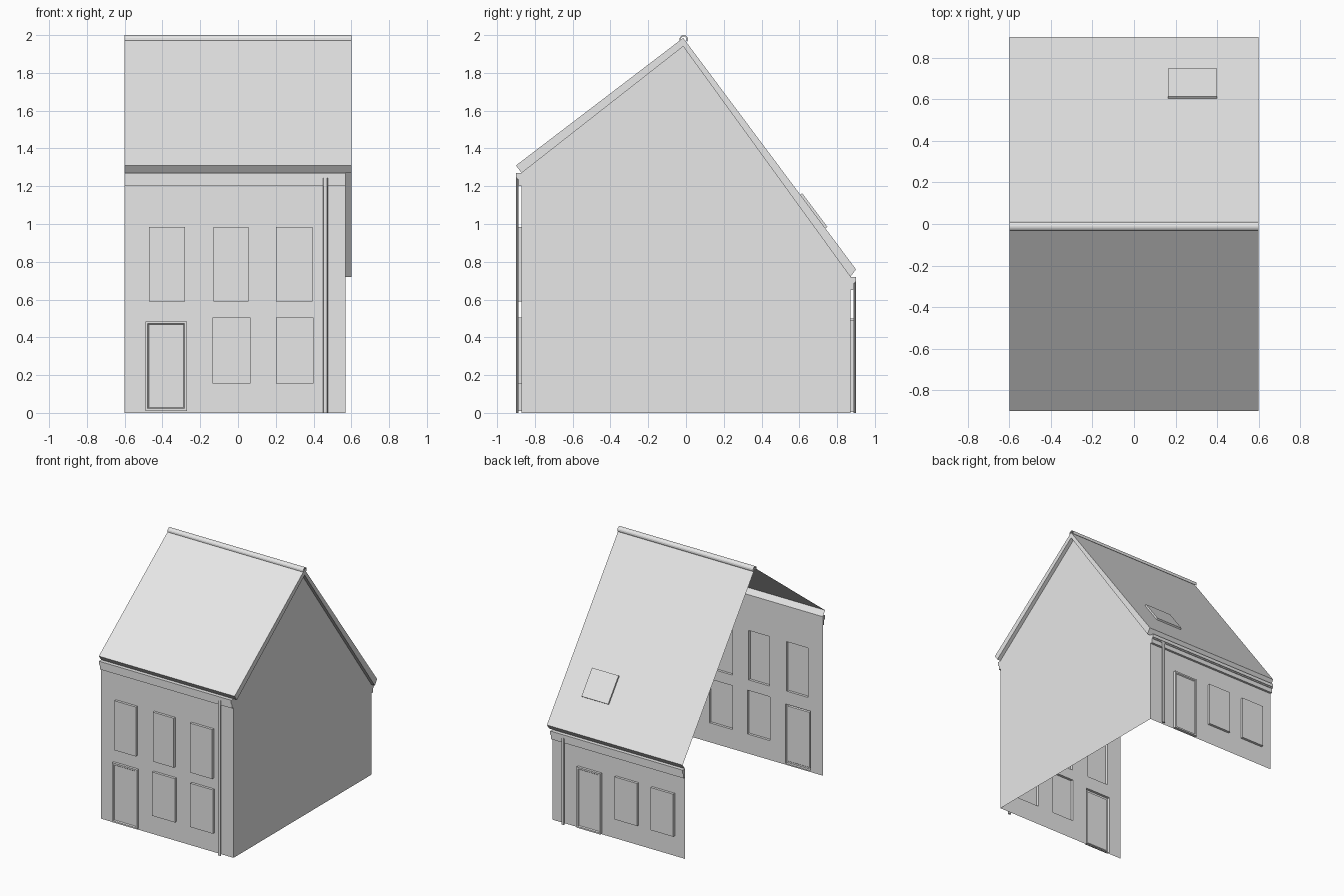
import bpy, bmesh, math

cube = bpy.data.objects.get("Cube")
if cube:
    bpy.data.objects.remove(cube, do_unlink=True)

grey = bpy.data.materials.new("plain_grey")
grey.use_nodes = True
grey.diffuse_color = (0.8, 0.8, 0.8, 1)
grey.node_tree.nodes["Principled BSDF"].inputs["Base Color"].default_value = (0.8, 0.8, 0.8, 1)

LEFT, RIGHT, VERGE = -0.6, 0.57, 0.6
WALL = 0.87


def finish(name, bm):
    bmesh.ops.remove_doubles(bm, verts=bm.verts, dist=1e-5)
    bmesh.ops.recalc_face_normals(bm, faces=bm.faces)
    mesh = bpy.data.meshes.new(name)
    bm.to_mesh(mesh)
    bm.free()
    mesh.materials.append(grey)
    obj = bpy.data.objects.new(name, mesh)
    bpy.context.collection.objects.link(obj)
    return obj


def face(bm, points):
    return bm.faces.new([bm.verts.new(p) for p in points])


def strip(bm, profile, x0, x1):
    """Sweep an open (y, z) profile along x."""
    for a, b in zip(profile, profile[1:]):
        face(bm, [(x0, *a), (x1, *a), (x1, *b), (x0, *b)])


def prism(name, profile, x0, x1):
    """Closed (y, z) profile with end caps."""
    bm = bmesh.new()
    strip(bm, profile + profile[:1], x0, x1)
    for x in (x0, x1):
        face(bm, [(x, *p) for p in profile])
    return finish(name, bm)


def rect_points(r, y):
    x0, x1, z0, z1 = r
    return [(x0, y, z0), (x1, y, z0), (x1, y, z1), (x0, y, z1)]


def bridge(bm, a, b):
    for i in range(4):
        j = (i + 1) % 4
        face(bm, [a[i], a[j], b[j], b[i]])


def shrink(r, d):
    return (r[0] + d, r[1] - d, r[2] + d, r[3] - d)


def wall_sheet(name, side, height, openings):
    """Thin wall with rectangular openings."""
    y = side * WALL
    xs = sorted({LEFT, RIGHT, *[v for r in openings for v in r[:2]]})
    zs = sorted({0, height, *[v for r in openings for v in r[2:]]})
    bm = bmesh.new()
    for x0, x1 in zip(xs, xs[1:]):
        for z0, z1 in zip(zs, zs[1:]):
            cx, cz = (x0 + x1) / 2, (z0 + z1) / 2
            if not any(r[0] < cx < r[1] and r[2] < cz < r[3] for r in openings):
                face(bm, rect_points((x0, x1, z0, z1), y))
    return finish(name, bm)


def window(name, side, r, depth=0.02):
    """Shallow tray standing out from the wall, hollow behind."""
    bm = bmesh.new()
    front = rect_points(r, side * (WALL + depth))
    bridge(bm, rect_points(r, side * WALL), front)
    face(bm, front)
    return finish(name, bm)


def door(name, side, r):
    """Raised frame with a stepped, slightly sunken panel."""
    bm = bmesh.new()
    y0, y1, y2 = (side * (WALL + d) for d in (0, 0.02, 0.012))
    rings = [rect_points(r, y0), rect_points(r, y1),
             rect_points(shrink(r, 0.012), y1), rect_points(shrink(r, 0.018), y2)]
    for a, b in zip(rings, rings[1:]):
        bridge(bm, a, b)
    face(bm, rings[-1])
    return finish(name, bm)


def gutter(name, side, top):
    """Fascia board with a projecting gutter above it."""
    outline = [(0, -0.07), (0.018, -0.07), (0.018, -0.035), (0.024, -0.035),
               (0.024, -0.026), (0.03, -0.026), (0.03, 0), (0, 0)]
    return prism(name, [(side * (WALL + y), top + z) for y, z in outline], LEFT, RIGHT)


def downpipe(name, side, top):
    bm = bmesh.new()
    bmesh.ops.create_cone(bm, cap_ends=True, segments=8, radius1=0.012, radius2=0.012, depth=top)
    for v in bm.verts:
        v.co.x = v.co.x * 1.1 + 0.463
        v.co.y = v.co.y * 0.6 + side * 0.893
        v.co.z += top / 2
    obj = finish(name, bm)
    return obj


# Front and back walls with their windows and doors
facades = {
    "front": (-1, 1.27, (-0.49, -0.27, 0.01, 0.485),
              [(-0.47, -0.28, 0.59, 0.985), (-0.13, 0.055, 0.59, 0.985),
               (0.2, 0.395, 0.59, 0.985), (-0.135, 0.065, 0.155, 0.505),
               (0.2, 0.4, 0.155, 0.505)]),
    "back": (1, 0.72, (0.135, 0.345, 0.005, 0.49),
             [(-0.19, 0.01, 0.16, 0.5), (-0.51, -0.31, 0.16, 0.5)]),
}
for label, (side, height, door_rect, windows) in facades.items():
    wall_sheet(label + "_wall", side, height, windows + [door_rect])
    door(label + "_door", side, door_rect)
    for i, r in enumerate(windows):
        window(f"{label}_window_{i + 1}", side, r)
    gutter(label + "_gutter", side, height)
    downpipe(label + "_downpipe", side, height - 0.005)

# Gable wall on the left side only; the other side is open
soffit = [(-WALL, 1.27), (-0.015, 1.94), (WALL, 0.72)]
bm = bmesh.new()
face(bm, [(RIGHT, -WALL, 0)] + [(RIGHT, *p) for p in soffit] + [(RIGHT, WALL, 0)])
finish("gable_wall", bm)

# Roof sheet with turned-in eaves, verge board and verge soffit
roof = [soffit[0], (-0.9, 1.31), (-0.015, 1.985), (0.9, 0.76), soffit[2]]
bm = bmesh.new()
strip(bm, roof, LEFT, VERGE)
strip(bm, soffit, RIGHT, VERGE)
for edge in ([roof[0], roof[1], roof[2], soffit[1]], [soffit[1], roof[2], roof[3], roof[4]]):
    face(bm, [(VERGE, *p) for p in edge])
finish("roof", bm)

# Rounded ridge cap
def arc(radius):
    return [(-0.012 + radius * math.cos(t), 1.977 + radius * math.sin(t))
            for t in (math.radians(-30 + 24 * i) for i in range(11))]

bm = bmesh.new()
outer, inner = arc(0.023), arc(0.016)
strip(bm, outer + inner[::-1] + outer[:1], LEFT, VERGE)
for x in (LEFT, VERGE):
    for i in range(len(outer) - 1):
        face(bm, [(x, *p) for p in (outer[i], outer[i + 1], inner[i + 1], inner[i])])
ridge = finish("ridge_cap", bm)

# Skylight lying on the back slope
(ya, za), (yb, zb) = roof[2], roof[3]
length = math.hypot(yb - ya, zb - za)
ny, nz = (za - zb) / length, (yb - ya) / length


def on_slope(y, lift):
    return (y + ny * lift, za + (y - ya) * (zb - za) / (yb - ya) + nz * lift)

prism("skylight", [on_slope(0.605, 0), on_slope(0.605, 0.013),
                   on_slope(0.738, 0.013), on_slope(0.738, 0)], 0.165, 0.4)
